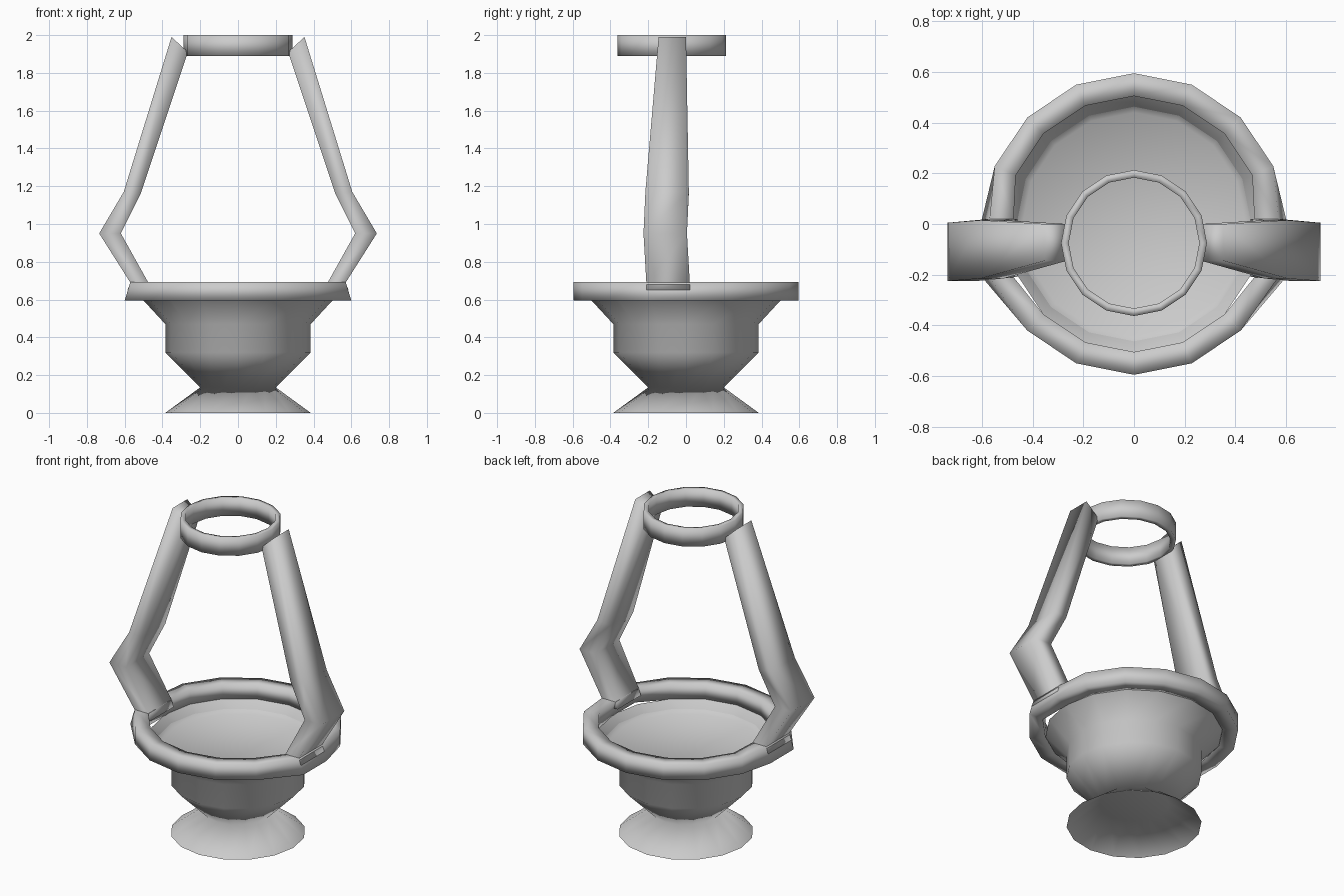
import bpy
from math import sin, cos, pi

if "Cube" in bpy.data.objects:
    bpy.data.objects.remove(bpy.data.objects["Cube"])

N = 16


def make(name, verts, faces):
    me = bpy.data.meshes.new(name)
    me.from_pydata(verts, [], faces)
    me.validate()
    me.polygons.foreach_set("use_smooth", [True] * len(me.polygons))
    ob = bpy.data.objects.new(name, me)
    bpy.context.collection.objects.link(ob)
    return ob


def skin(rows, loop):
    # quads between successive rows of points
    n = len(rows[0])
    faces = []
    for r in range(len(rows) if loop else len(rows) - 1):
        a, b = r * n, (r + 1) % len(rows) * n
        faces += [(a + i, a + (i + 1) % n, b + (i + 1) % n, b + i) for i in range(n)]
    return [p for row in rows for p in row], faces


def lathe(name, profile, cy=0.0, loop=False, cap=None):
    rows = [[(r * cos(2 * pi * i / N), cy + r * sin(2 * pi * i / N), z)
             for i in range(N)] for r, z in profile]
    verts, faces = skin(rows, loop)
    if cap is not None:
        faces.append(tuple(range(cap * N, cap * N + N)))
    return make(name, verts, faces)


# pedestal and bowl wall, closed at the waist and open underneath
lathe("bowl_and_foot", [(0.385, 0), (0.2, 0.135), (0.385, 0.32), (0.385, 0.47),
                        (0.505, 0.6)], cap=1)

# shallow floor inside the bowl
lathe("bowl_floor", [(0.463, 0.555), (0.44, 0.535)], cap=1)

# thick rim, drawn in slightly at the top where the arms grow out of it
rim = lathe("bowl_rim", [(0.595, 0.595), (0.595, 0.692), (0.505, 0.692), (0.505, 0.595)],
            loop=True)
for v in rim.data.vertices:
    if -0.24 < v.co.y < 0.01:
        s = 1 if v.co.x > 0 else -1
        outer = abs(v.co.x) > 0.52
        top = v.co.z > 0.65
        v.co.x = s * ((0.57 if top else 0.6) if outer else (0.475 if top else 0.5))
        v.co.y = 0.02 if v.co.y > -0.1 else -0.21

# small collar at the top
lathe("top_ring", [(0.288, 1.89), (0.288, 2.0), (0.258, 2.0), (0.258, 1.89)],
      cy=-0.075, loop=True)

# bent arms: outer x, outer z, inner x, inner z, front y, back y
ARM = [(0.585, 0.65, 0.46, 0.65, -0.21, 0.02),
       (0.57, 0.69, 0.475, 0.69, -0.21, 0.02),
       (0.735, 0.95, 0.62, 0.95, -0.225, 0.005),
       (0.605, 1.17, 0.515, 1.16, -0.215, 0.015),
       (0.352, 1.99, 0.265, 1.91, -0.145, 0.0)]
for side, s in (("left", -1), ("right", 1)):
    rows = [[(s * xo, y0, zo), (s * xo, y1, zo), (s * xi, y1, zi), (s * xi, y0, zi)]
            for xo, zo, xi, zi, y0, y1 in ARM]
    verts, faces = skin(rows, False)
    last = len(verts) - 4
    faces += [(3, 2, 1, 0), (last, last + 1, last + 2, last + 3)]
    make(side + "_arm", verts, faces)

# consistent outward normals
import bmesh
for ob in bpy.context.collection.objects:
    bm = bmesh.new()
    bm.from_mesh(ob.data)
    bmesh.ops.recalc_face_normals(bm, faces=bm.faces)
    if ob.name == "bowl_floor" and max(bm.faces, key=lambda f: f.calc_area()).normal.z < 0:
        bmesh.ops.reverse_faces(bm, faces=bm.faces)
    bm.to_mesh(ob.data)
    bm.free()
